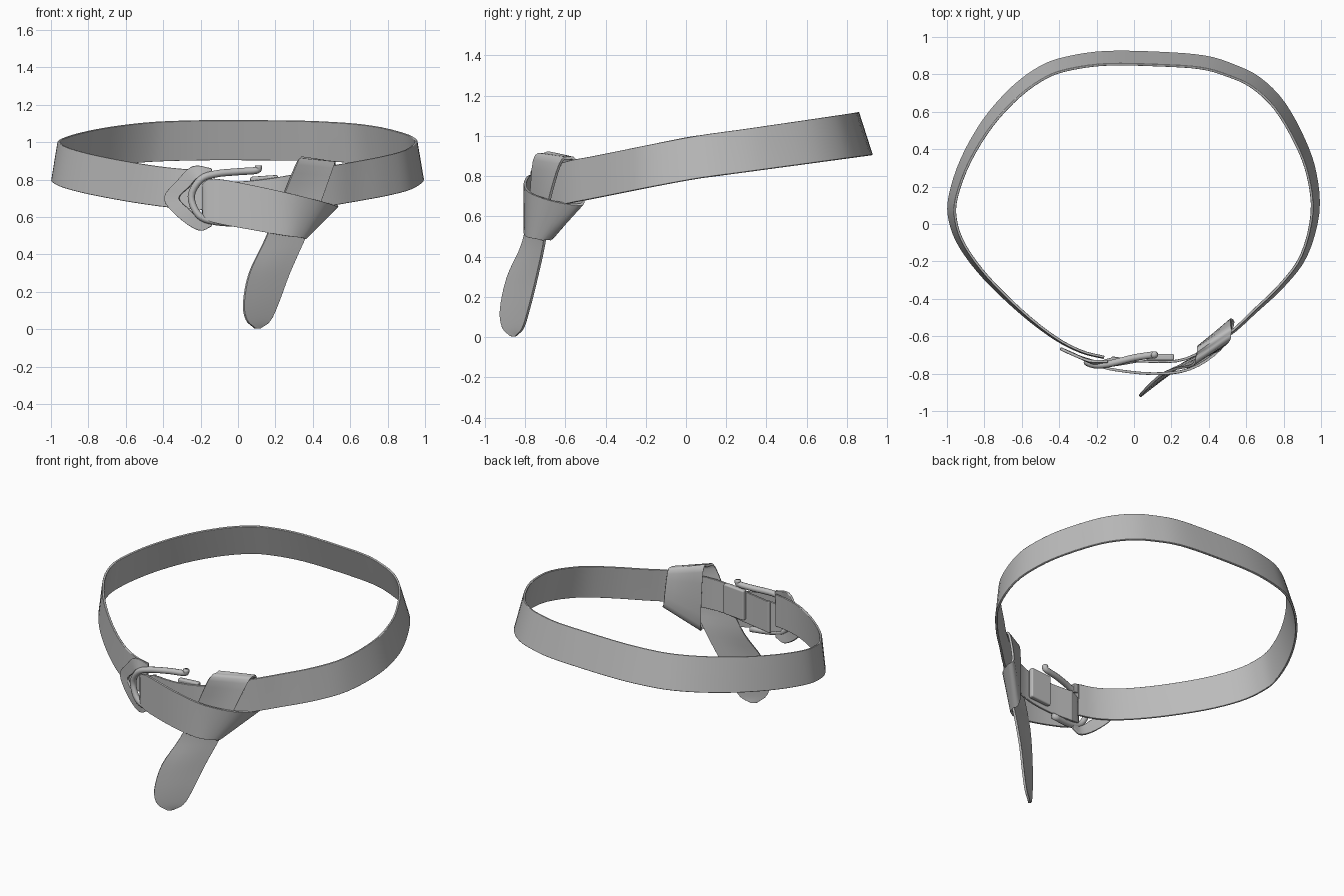
import bpy
import math
from mathutils import Vector

cube = bpy.data.objects.get("Cube")
if cube:
    bpy.data.objects.remove(cube, do_unlink=True)

grey = bpy.data.materials.new("plain_grey")
grey.use_nodes = True
grey.diffuse_color = (0.5, 0.5, 0.5, 1)
grey.node_tree.nodes["Principled BSDF"].inputs["Base Color"].default_value = grey.diffuse_color


def smooth_path(points, steps=4):
    """Catmull-Rom interpolation through the points."""
    pts = [Vector(p) for p in points]
    pts = [2 * pts[0] - pts[1]] + pts + [2 * pts[-1] - pts[-2]]
    out = []
    for a, b, c, d in zip(pts, pts[1:], pts[2:], pts[3:]):
        for i in range(steps):
            t = i / steps
            out.append(0.5 * (2 * b + (c - a) * t + (2 * a - 5 * b + 4 * c - d) * t ** 2
                              + (3 * b - a - 3 * c + d) * t ** 3))
    out.append(pts[-2])
    return out


def add_mesh(name, verts, faces):
    mesh = bpy.data.meshes.new(name)
    mesh.from_pydata(verts, [], faces)
    mesh.materials.append(grey)
    for poly in mesh.polygons:
        poly.use_smooth = True
    mesh.update()
    obj = bpy.data.objects.new(name, mesh)
    bpy.context.collection.objects.link(obj)
    return obj


def ribbon(name, rows, thickness, columns=4):
    """Strap spanned between an upper and a lower edge, thickened."""
    upper = smooth_path([r[0] for r in rows])
    lower = smooth_path([r[1] for r in rows])
    verts = [u.lerp(l, c / columns) for u, l in zip(upper, lower) for c in range(columns + 1)]
    w = columns + 1
    faces = [(r * w + c, r * w + c + 1, r * w + w + c + 1, r * w + w + c)
             for r in range(len(upper) - 1) for c in range(columns)]
    obj = add_mesh(name, verts, faces)
    solid = obj.modifiers.new("thickness", 'SOLIDIFY')
    solid.thickness = thickness
    solid.offset = 0
    obj.data.set_sharp_from_angle(angle=math.radians(60))
    edge = obj.modifiers.new("soft_edges", 'BEVEL')
    edge.width = thickness * 0.3
    edge.segments = 2
    edge.limit_method = 'ANGLE'
    edge.angle_limit = math.radians(60)
    edge.harden_normals = True
    return obj


def rod(name, points, radius, sides=10):
    """Round bar swept along a smooth path."""
    path = smooth_path(points)
    verts = []
    for i, p in enumerate(path):
        along = (path[min(i + 1, len(path) - 1)] - path[max(i - 1, 0)]).normalized()
        side = along.cross(Vector((0, 1, 0))).normalized()
        out = side.cross(along)
        for s in range(sides):
            a = math.tau * s / sides
            verts.append(p + radius * (math.cos(a) * side + math.sin(a) * out))
    faces = [(r * sides + s, r * sides + (s + 1) % sides,
              (r + 1) * sides + (s + 1) % sides, (r + 1) * sides + s)
             for r in range(len(path) - 1) for s in range(sides)]
    faces += [tuple(range(sides))[::-1], tuple(range(len(verts) - sides, len(verts)))]
    return add_mesh(name, verts, faces)


def waist_row(x, y):
    """Edges of the waist strap: rising and leaning inward towards the back."""
    bottom = Vector((x, y, 0.78 + y * (0.135 if y > 0 else 0.2)))
    inward = Vector((-x, -y, 0)).normalized() * max(0, 0.04 * (y + 0.8))
    return bottom + inward + Vector((0, 0, 0.213)), bottom


# Waist strap, from the buckle fold round the back to the buckle
front_end = [((x, y, z + 0.205), (x, y, z))
             for x, y, z in [(-.12, -.715, .58), (.08, -.735, .59), (.28, -.72, .62)]]
waist = [(.5, -.6), (.65, -.47), (.8, -.33), (.92, -.17), (.985, .06), (.97, .27),
         (.91, .45), (.8, .65), (.67, .78), (.53, .85), (.38, .895), (.15, .915),
         (-.15, .92), (-.36, .89), (-.5, .84), (-.65, .73), (-.8, .56), (-.92, .35),
         (-.985, .15), (-.985, .02), (-.93, -.12), (-.8, -.29), (-.6, -.48),
         (-.42, -.615), (-.28, -.685), (-.16, -.715)]
ribbon("waist_strap", front_end + [waist_row(*p) for p in waist], 0.014)

# Free end: folded at the buckle, knotted round the strap, hanging down
wrap = [
    ((-.10, -.715, .79), (-.10, -.715, .58)),
    ((-.185, -.745, .77), (-.185, -.745, .60)),
    ((-.13, -.775, .805), (-.13, -.775, .57)),
    ((.10, -.80, .765), (.08, -.80, .53)),
    ((.30, -.775, .72), (.25, -.79, .50)),
    ((.46, -.67, .68), (.335, -.745, .49)),
    ((.53, -.54, .66), (.36, -.70, .487)),
    ((.52, -.51, .69), (.35, -.655, .53)),
    ((.52, -.545, .865), (.34, -.665, .88)),
    ((.52, -.58, .89), (.33, -.71, .908)),
    ((.505, -.625, .86), (.31, -.755, .88)),
    ((.43, -.685, .65), (.22, -.775, .66)),
    ((.36, -.70, .49), (.14, -.81, .47)),
    ((.275, -.74, .30), (.06, -.885, .30)),
    ((.215, -.78, .14), (.03, -.92, .14)),
    ((.17, -.81, .045), (.045, -.91, .05)),
    ((.115, -.845, .005), (.09, -.87, .005)),
]
ribbon("knotted_strap_end", wrap, 0.014)

# Pointed buckle frame: flat chevron on the left
chevron = [
    ((-.14, -.735, .86), (-.14, -.735, .80)),
    ((-.24, -.73, .872), (-.21, -.745, .81)),
    ((-.32, -.70, .80), (-.26, -.725, .76)),
    ((-.395, -.665, .70), (-.315, -.70, .70)),
    ((-.32, -.70, .60), (-.26, -.725, .64)),
    ((-.21, -.735, .528), (-.20, -.745, .59)),
    ((-.14, -.74, .55), (-.14, -.74, .61)),
]
ribbon("buckle_chevron", chevron, 0.016, 2)

# Buckle bar with two arms, the upper one ending in a knob
rod("buckle_bar", [(.11, -.70, .875), (.10, -.70, .85), (0, -.715, .842), (-.12, -.745, .83),
                   (-.2, -.755, .80), (-.25, -.74, .71), (-.21, -.75, .61),
                   (-.12, -.745, .575), (.03, -.72, .565)], 0.019)

# Keeper band round the strap, behind the front
keeper = [((.14 + 0.075 * s, -.712, z + 0.1), (.14 + 0.075 * s, -.712, z - 0.1))
          for s, z in [(-1, .715), (0, .72), (1, .725)]]
ribbon("keeper", keeper, 0.035)
